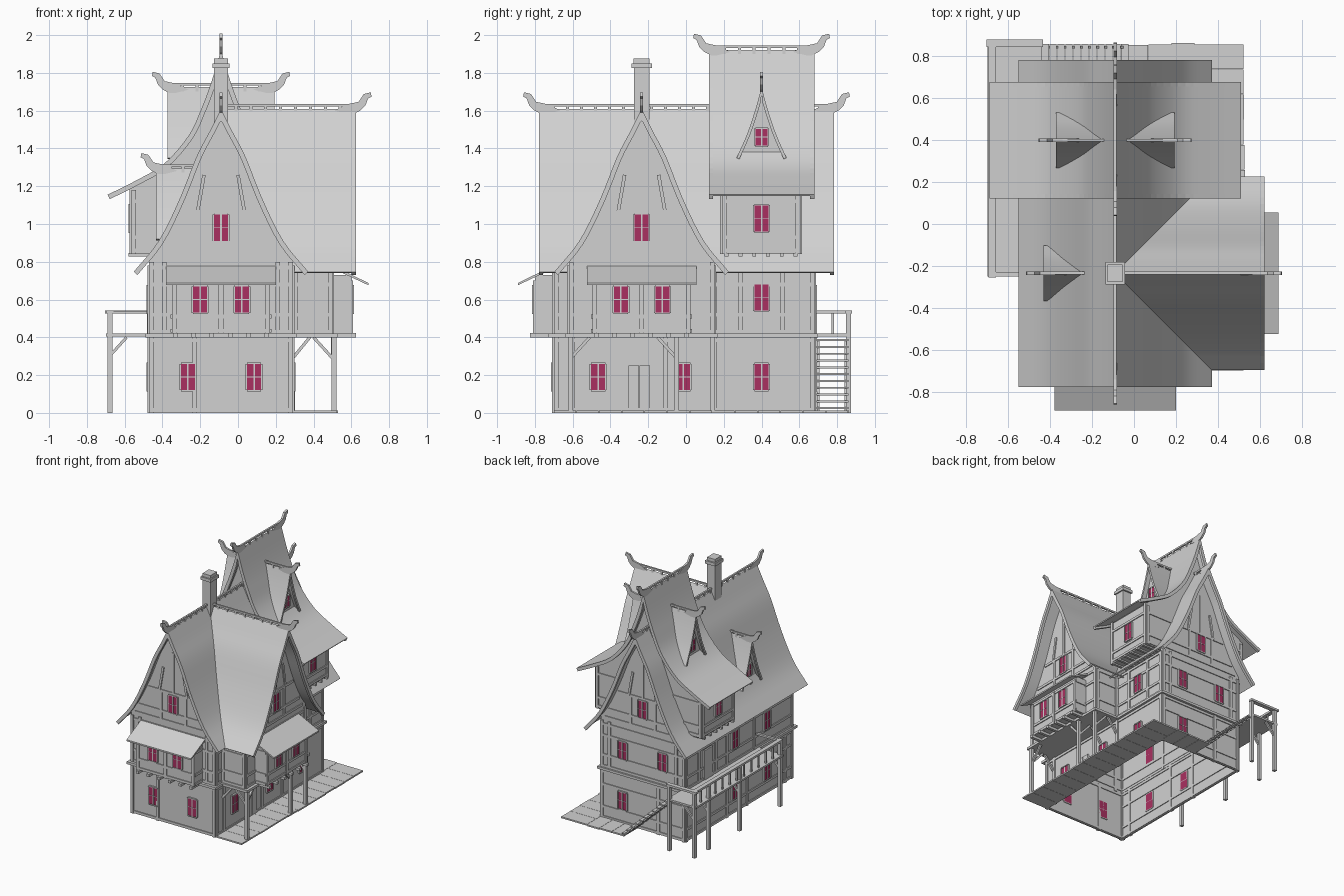
import bpy, bmesh, random
from collections import defaultdict
from mathutils import Matrix, Vector

random.seed(4)
cube = bpy.data.objects.get("Cube")
if cube:
    bpy.data.objects.remove(cube)

parts = defaultdict(bmesh.new)
CX, WY, TY = -0.09, -0.235, 0.4          # main ridge x, wing ridge y, tower centre y


def material(name, rgb):
    m = bpy.data.materials.new(name)
    m.use_nodes = True
    m.diffuse_color = (*rgb, 1)
    m.node_tree.nodes["Principled BSDF"].inputs["Base Color"].default_value = (*rgb, 1)
    return m


grey = material("weathered_grey", (0.64, 0.64, 0.64))
crimson = material("crimson_glass", (0.4, 0.03, 0.12))


# ---- helpers ----
def box(part, a, b):
    a, b = Vector(a), Vector(b)
    size = Vector(abs(v) for v in b - a)
    bmesh.ops.create_cube(parts[part], size=1,
                          matrix=Matrix.Translation((a + b) / 2) @ Matrix.Diagonal((*size, 1)))


def wall_ring(part, x0, y0, x1, y1, z0, z1, t=0.012):
    for x in (x0, x1 - t):
        box(part, (x, y0, z0), (x + t, y1, z1))
    for y in (y0, y1 - t):
        box(part, (x0 + t, y, z0), (x1 - t, y + t, z1))


def beam(part, a, b, w=0.02):
    a, b = Vector(a), Vector(b)
    turn = (b - a).to_track_quat('Z', 'Y').to_matrix().to_4x4()
    bmesh.ops.create_cube(parts[part], size=1, matrix=Matrix.Translation((a + b) / 2) @ turn
                          @ Matrix.Diagonal((w, w, (b - a).length, 1)))


def point(axis, along, side, z):
    return (along, side, z) if axis == 'x' else (side, along, z)


def prism(part, pts, axis, lo, hi):
    bm = parts[part]
    rings = [[bm.verts.new(point(axis, e, u, z)) for u, z in pts] for e in (lo, hi)]
    for ring in rings:
        bm.faces.new(ring)
    for i in range(len(pts)):
        j = (i + 1) % len(pts)
        bm.faces.new((rings[0][i], rings[0][j], rings[1][j], rings[1][i]))


def smooth_curve(pts, steps=4):
    p = [Vector(q) for q in pts]
    p = [2 * p[0] - p[1]] + p + [2 * p[-1] - p[-2]]
    out = []
    for a, b, c, d in zip(p, p[1:], p[2:], p[3:]):
        for k in range(steps):
            t = k / steps
            out.append(b + (c - a) * t / 2 + (2 * a - 5 * b + 4 * c - d) * t * t / 2
                       + (3 * b - a - 3 * c + d) * t ** 3 / 2)
    return out + [p[-2]]


def inset_curve(curve, t):
    inner = [Vector((0, curve[0].y - 2.5 * t))]
    for a, b, c in zip(curve, curve[1:], curve[2:] + [curve[-1]]):
        d = (c - a).normalized()
        q = b + Vector((d.y, -d.x)) * t
        if q.x > 0.002 and q.y < inner[-1].y:
            inner.append(q)
    return inner


def mirrored(side, mid):
    return [(mid - p.x, p.y) for p in reversed(side)] + [(mid + p.x, p.y) for p in side[1:]]


def roof(part, curve, axis, mid, lo, hi, t=0.009):
    prism(part, mirrored(curve, mid) + mirrored(inset_curve(curve, t), mid)[::-1], axis, lo, hi)


def gable_body(part, curve, axis, mid, half, base, lo, hi):
    inner = [p for p in inset_curve(curve, 0.008) if p.x < half]
    inner += [Vector((half, inner[-1].y - 0.03)), Vector((half, base))]
    prism(part, mirrored(inner, mid), axis, lo, hi)


def half_width(curve, z):
    return max(p.x for p in curve if p.y >= z)


def horn(axis, mid, end, out, z, size=1.0):
    shape = ((-.12, -.01), (-.05, .025), (.02, .04), (.05, .085), (.09, .095),
             (.095, .07), (.075, .06), (.06, .02), (.03, -.01), (-.02, -.035))
    other = 'x' if axis == 'y' else 'y'
    prism("ridge_horns", [(end + out * o * size, z + u * size) for o, u in shape],
          other, mid - 0.008, mid + 0.008)


def ridge(axis, mid, lo, hi, z):
    n = max(2, round((hi - lo) / 0.075))
    box("ridge_rails", point(axis, lo, mid - .007, z + .012), point(axis, hi, mid + .007, z + .026))
    for i in range(n + 1):
        a = lo + (hi - lo) * i / n
        box("ridge_rails", point(axis, a - .008, mid - .006, z - .02),
            point(axis, a + .008, mid + .006, z + .02))


def on_face(part, face, u0, u1, z0, z1, depth=0.007):
    # pieces pass right through the thin wall, so they show inside as well
    axis, sign, pos = face
    box(part, point(axis, pos - sign * .018, u0, z0), point(axis, pos + sign * depth, u1, z1))


def window(face, u, z, w=0.076, h=0.14):
    on_face("window_panes", face, u - w / 2, u + w / 2, z - h / 2, z + h / 2, 0.009)
    for s in (-1, 1):
        a, b = u + s * (w / 2 + .003), z + s * (h / 2 + .003)
        on_face("window_frames", face, a - .004, a + .004, z - h / 2, z + h / 2, .014)
        on_face("window_frames", face, u - w / 2, u + w / 2, b - .004, b + .004, .014)
    on_face("window_frames", face, u - w / 2, u + w / 2, z - .002, z + .002, .011)
    on_face("window_frames", face, u - .004, u + .004, z - h / 2, z + h / 2, .012)


def timbers(face, u0, u1, z0, z1, rows=(), posts=()):
    for u in (u0 + .012, u1 - .012, *posts):
        on_face("timber_frame", face, u - .012, u + .012, z0, z1, .009)
    for z in rows:
        on_face("timber_frame", face, u0, u1, z - .01, z + .01)


def gable_timbers(face, curve, mid):
    for z in (0.83, 0.9, 1.065):
        w = half_width(curve, z) - .02
        on_face("timber_frame", face, mid - w, mid + w, z - .01, z + .01)
    on_face("timber_frame", face, mid - .01, mid + .01, 1.065, 1.4)
    axis, sign, pos = face
    for s in (-1, 1):
        on_face("timber_frame", face, mid + s * .1, mid + s * .12, .83, 1.065)
        beam("timber_frame", point(axis, pos, mid + s * .125, 1.06), point(axis, pos, mid + s * .09, 1.26), .018)
    window(face, mid, .98)


# ---- roofs ----
main = smooth_curve([(0, 1.61), (.06, 1.49), (.13, 1.355), (.22, 1.13), (.33, .91), (.462, .747)])
tall = smooth_curve([(0, 1.92), (.05, 1.755), (.1, 1.62), (.17, 1.47), (.3, 1.32), (.45, 1.23), (.6, 1.155)])
small = smooth_curve([(0, .375), (.03, .265), (.075, .13), (.132, 0)])
for name, curve, axis, mid, lo, hi in (("main_roof", main, 'y', CX, -.775, .78),
                                       ("wing_roof", main, 'x', WY, CX, .62),
                                       ("tower_roof", tall, 'y', CX, .125, .675)):
    roof(name, curve, axis, mid, lo, hi)
    top = curve[0].y
    ridge(axis, mid, lo, hi, top)
    for end, out in ((lo, -1), (hi, 1)):
        if end != CX:
            horn(axis, mid, end, out, top, .92)
            roof("bargeboards", curve, axis, mid, end - out * .018, end + out * .004, .026)

# ---- dormers ----
for side, y, base, near, far in ((1, TY, 1.35, .02, .28), (-1, TY, 1.35, .02, .28), (-1, WY, .92, .1, .34)):
    curve = [p + Vector((0, base)) for p in small]
    a, b = CX + side * near, CX + side * far
    roof("dormer_roofs", curve, 'x', y, min(a, b), max(a, b), .008)
    roof("bargeboards", curve, 'x', y, b - side * .012, b + side * .003, .016)
    face = ('x', side, b - side * .04)
    gable_body("dormer_walls", curve, 'x', y, .115, base - .03, *sorted((a, face[2])))
    window(face, y, base + .11, .066, .09)
    ridge('x', y, *sorted((a + side * .03, b)), base + .37)
    horn('x', y, b, side, base + .37, .9)

# ---- hollow walls ----
W, E, S, N, T = -.47, .29, -.7, .68, .012
wall_ring("ground_floor_walls", W, S, E, N, 0, .4)
wall_ring("upper_walls", W, S, E, N, .4, .79)
for y in (S, N - T):
    gable_body("gable_walls", main, 'y', CX, .38, .785, y, y + T)
gable_body("gable_walls", main, 'x', WY, .385, .4, .5 - T, .5)
for y in (-.62, .15 - T):
    box("wing_walls", (E, y, .4), (.5, y + T, .81))
gable_body("tower_walls", tall, 'y', CX, .475, .84, .19, .605)

front, back, left, right = ('y', -1, S), ('y', 1, N), ('x', 1, E), ('x', -1, W)
sparse, low, high = (.015, .385), (.015, .1, .28, .385), (.43, .52, .68, .77)
for face, rows in ((front, sparse), (back, low)):
    timbers(face, W, E, 0, .4, rows, (CX - .14,))
    timbers(face, W, E, .4, .8, high, (CX - .3, CX + .3))
    gable_timbers(face, main, CX)
for face, rows in ((left, sparse), (right, low)):
    timbers(face, S, N, 0, .4, rows, (-.6, -.11, .15))
    timbers(face, S, N, .4, .78, high, (-.2, .15, .29, .51))
wing = ('x', 1, .5)
timbers(wing, -.62, .15, .4, .8, high)
gable_timbers(wing, main, WY)
for face in (('y', -1, -.62), ('y', 1, .15)):
    timbers(face, E, .5, .4, .78, high)
for face in (('x', 1, CX + .475), ('x', -1, CX - .475)):
    timbers(face, .19, .605, .84, 1.2, (.86, .93, 1.12))
    window(face, TY, 1.03)
for face in (('y', -1, .19), ('y', 1, .605)):
    timbers(face, CX - .475, CX + .475, .84, 1.18, (.86, .93, 1.12))

# floor beams and joist ends
wall_ring("floor_beams", W - .02, S - .03, E + .02, N + .02, .4, .42, .035)
box("floor_beams", (E, -.64, .4), (.53, .17, .42))
for i in range(6):
    y = .215 + i * .073
    box("joists", (CX - .49, y - .01, .828), (CX + .49, y + .01, .846))

# ---- windows and door ----
for u in (-.265, .085):
    window(front, u, .19)
for u in (-.27, .09):
    window(back, u, .6)
window(back, .09, .19)
for u in (-.465, -.015, TY):
    window(left, u, .19)
window(left, TY, .61)
for u in (-.36, .05):
    window(right, u, .6)
    window(right, u, .19)
for u in (-.305, -.245):
    on_face("doors", left, u, u + .055, .01, .25, .012)
on_face("doors", right, .34, .45, .42, .66, .012)

# ---- projecting bays with lean-to roofs ----
for axis, sign, wall, mid in (('y', -1, S, CX), ('x', 1, .5, WY)):
    face = (axis, sign, wall + sign * .1)
    box("bay_walls", point(axis, wall, mid - .26, .42), point(axis, face[2], mid + .26, .73))
    timbers(face, mid - .26, mid + .26, .42, .7, (.435, .51, .69), (mid,))
    other = 'x' if axis == 'y' else 'y'
    slope = [(wall - sign * .01, .785), (wall + sign * .19, .688), (wall + sign * .19, .676), (wall - sign * .01, .77)]
    prism("bay_roofs", slope, other, mid - .29, mid + .29)
    for s in (-1, 1):
        window(face, mid + s * .11, .6)
        side = (other, s, mid + s * .26)
        for z in (.435, .51, .69):
            on_face("timber_frame", side, *sorted((wall, face[2])), z - .01, z + .01)
    for i in range(6):
        u = mid - .24 + i * .096
        box("joists", point(axis, wall, u - .012, .4), point(axis, wall + sign * .125, u + .012, .422))

# ---- posts under the wing ----
for y in (-.61, -.05, .14):
    box("wing_posts", (.495, y - .013, 0), (.522, y + .013, .4))
    beam("wing_braces", (.5, y, .29), (.4, y, .4), .016)
    beam("wing_braces", (E, y, .29), (.38, y, .4), .016)
for y, d in ((-.61, 1), (-.05, -1)):
    beam("wing_braces", (.5, y, .29), (.5, y + d * .1, .4), .016)

# ---- chimney: flared foot, shaft, cap and flue ----
for rx, ry, z0, z1 in ((.042, .048, 1.3, 1.5), (.036, .041, 1.5, 1.83), (.046, .054, 1.825, 1.85), (.036, .042, 1.85, 1.875)):
    box("chimney", (CX - rx, WY - ry, z0), (CX + rx, WY + ry, z1))

# ---- balcony, landing and stair ----
X0, Y0, Y1 = -.69, -.24, .87
box("balcony_deck", (X0 - .01, Y0 - .01, .405), (W, Y1, .42))
box("balcony_deck", (W, N, .405), (-.44, Y1, .42))
for y in (Y0, .28, N, Y1 - .01):
    box("balcony_posts", (X0, y - .013, 0), (X0 + .026, y + .013, .53))
    beam("balcony_posts", (X0 + .01, y, .3), (X0 + .1, y, .4), .015)
box("balcony_posts", (-.465, Y1 - .023, 0), (-.44, Y1 + .003, .53))
box("balcony_rails", (X0 - .005, Y0 - .015, .525), (X0 + .03, Y1 + .01, .542))
box("balcony_rails", (X0 - .015, Y1 - .025, .525), (-.435, Y1 + .01, .542))
box("balcony_rails", (X0, Y0 - .01, .525), (W, Y0 + .01, .54))
for i in range(1, 12):
    y = Y0 + (Y1 - Y0) * i / 12
    box("balcony_rails", (X0 + .006, y - .006, .42), (X0 + .018, y + .006, .53))
for i in range(11):
    x, z = -.425 + i * .038, .385 - i * .036
    box("stair_treads", (x - .016, N + .01, z - .005), (x + .018, Y1 - .01, z + .005))
for y in (N + .02, Y1 - .025):
    beam("stair_stringers", (-.445, y, .385), (-.035, y, .008), .012)

# ---- plank walk on the ground ----
def planks(lo, hi, step, make):
    while lo < hi - .01:
        make(lo, min(lo + step, hi), random.uniform(-.006, .004))
        lo += step


planks(S, Y1 - .01, .12, lambda a, b, r: box("plank_walk", (E, a, 0), (.527 + r, b - .002, .012)))
planks(-.04, E, .11, lambda a, b, r: box("plank_walk", (a, N, 0), (b - .002, Y1 - .01 + r, .012)))

# ---- turn every part into an object ----
for name, bm in parts.items():
    bmesh.ops.recalc_face_normals(bm, faces=bm.faces)
    mesh = bpy.data.meshes.new(name)
    bm.to_mesh(mesh)
    bm.free()
    mesh.materials.append(crimson if name == "window_panes" else grey)
    obj = bpy.data.objects.new(name, mesh)
    bpy.context.collection.objects.link(obj)
    if "roof" in name:
        bpy.context.view_layer.objects.active = obj
        obj.select_set(True)
        bpy.ops.object.shade_smooth_by_angle(angle=.5)
        obj.select_set(False)
